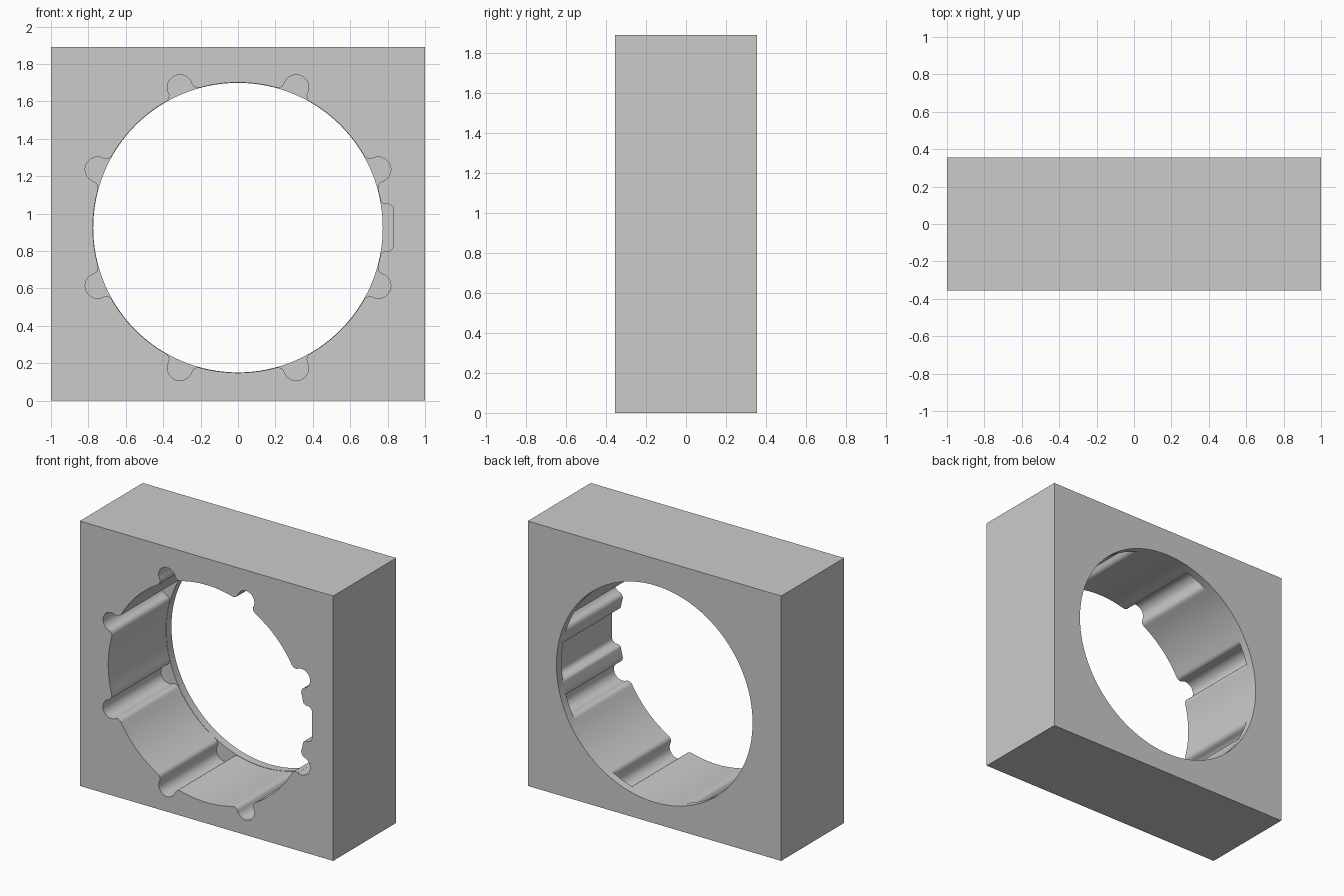
import bpy, bmesh
from math import sin, cos, pi, radians, atan2, asin, hypot, ceil, sqrt

if "Cube" in bpy.data.objects:
    bpy.data.objects.remove(bpy.data.objects["Cube"])

W, D, H = 2.0, 0.71, 1.89      # block size
CZ = 0.925                     # bore centre height
R, R_LIP = 0.776, 0.774        # socket bore, back lip bore
LIP = 0.058                    # thickness of the plain lip at the back


def arc(cx, cy, r, a0, a1, n):
    return [(cx + r * cos(a0 + (a1 - a0) * i / n),
             cy + r * sin(a0 + (a1 - a0) * i / n)) for i in range(n + 1)]


def mirrored(half):
    return [(x, -y) for x, y in reversed(half)] + half[1:]


def groove():
    # round groove with flared mouth, pointing along +x
    c, g, f, off = 0.812, 0.067, 0.037, radians(7.3)
    fx, fy = (R + f) * cos(off), (R + f) * sin(off)
    phi = atan2(fy, fx - c)
    return mirrored(arc(c, 0, g, 0, phi, 10) +
                    arc(fx, fy, f, phi + pi, pi + off, 8))


def key_notch():
    # shallow flat-bottomed notch with rounded corners
    h, depth, c, f = 0.127, 0.832, 0.035, 0.025
    fy = h + f
    fx = sqrt((R + f) ** 2 - fy ** 2)
    return mirrored([(depth, 0)] + arc(depth - c, h - c, c, 0, pi / 2, 6) +
                    arc(fx, fy, f, 1.5 * pi, pi + asin(fy / (R + f)), 6))


def rotate(pts, a):
    return [(x * cos(a) - y * sin(a), x * sin(a) + y * cos(a)) for x, y in pts]


def socket_profile():
    feats = [key_notch()] + [rotate(groove(), radians(22.5 + 45 * k)) for k in range(8)]
    out = []
    for i, pts in enumerate(feats):
        out += pts
        nxt = feats[(i + 1) % len(feats)]
        a0 = atan2(pts[-1][1], pts[-1][0])
        span = (atan2(nxt[0][1], nxt[0][0]) - a0) % (2 * pi)
        n = max(1, ceil(span / radians(2.5)))
        out += arc(0, 0, R, a0, a0 + span, n)[1:-1]
    # drop coincident neighbours
    return [p for i, p in enumerate(out)
            if hypot(p[0] - out[i - 1][0], p[1] - out[i - 1][1]) > 1e-5]


def prism(name, pts, y0, y1, cz):
    bm = bmesh.new()
    face = bm.faces.new([bm.verts.new((x, y0, z + cz)) for x, z in pts])
    ext = bmesh.ops.extrude_face_region(bm, geom=[face])
    verts = [v for v in ext["geom"] if isinstance(v, bmesh.types.BMVert)]
    bmesh.ops.translate(bm, verts=verts, vec=(0, y1 - y0, 0))
    bmesh.ops.recalc_face_normals(bm, faces=bm.faces)
    me = bpy.data.meshes.new(name)
    bm.to_mesh(me)
    bm.free()
    ob = bpy.data.objects.new(name, me)
    bpy.context.collection.objects.link(ob)
    return ob


# Main block
block = prism("socket_block", [(-W/2, 0), (W/2, 0), (W/2, H), (-W/2, H)], -D/2, D/2, 0)

# Cutters: grooved socket from the front, plain round hole through the lip
cutters = [
    prism("socket_cutter", socket_profile(), -D/2 - 0.1, D/2 - LIP, CZ),
    prism("lip_cutter", arc(0, 0, R_LIP, 0, 2 * pi, 128)[:-1], -D/2 - 0.2, D/2 + 0.1, CZ),
]
bpy.context.view_layer.objects.active = block
block.select_set(True)
for c in cutters:
    c.hide_render = True
    mod = block.modifiers.new("cut", 'BOOLEAN')
    mod.operation, mod.solver, mod.object = 'DIFFERENCE', 'EXACT', c
    bpy.ops.object.modifier_apply(modifier=mod.name)
    bpy.data.objects.remove(c, do_unlink=True)

# Smooth bore walls, sharp rims
bpy.ops.object.select_all(action='DESELECT')
block.select_set(True)
bpy.ops.object.shade_smooth_by_angle(angle=radians(30))
